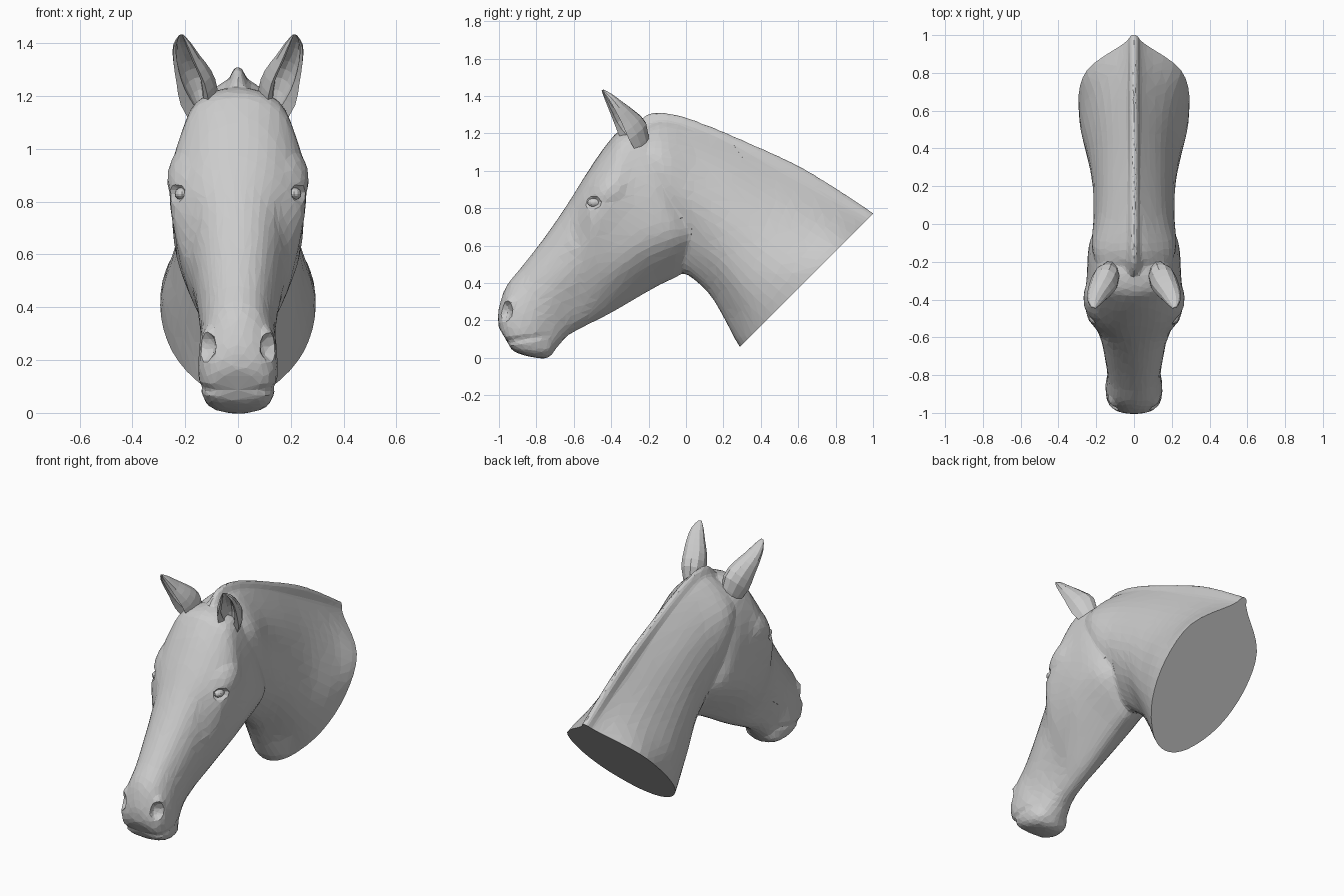
import bpy, bmesh, math
from mathutils import Vector, Matrix

if "Cube" in bpy.data.objects:
    bpy.data.objects.remove(bpy.data.objects["Cube"])


def spline(pts, n, closed=False):
    """Catmull-Rom resampling of a list of equal-length vectors."""
    out, m = [], len(pts)
    for i in range(m if closed else m - 1):
        idx = [(i + k) % m if closed else min(max(i + k, 0), m - 1) for k in (-1, 0, 1, 2)]
        a, b, c, d = (pts[j] for j in idx)
        for s in range(n):
            t = s / n
            out.append([0.5 * (2*q + (r - p)*t + (2*p - 5*q + 4*r - s2)*t*t + (3*q - p - 3*r + s2)*t**3)
                        for p, q, r, s2 in zip(a, b, c, d)])
    if not closed:
        out.append(list(pts[-1]))
    return out


def skin(bm, rings):
    """Closed skin over a sequence of rings."""
    vs = [[bm.verts.new(p) for p in r] for r in rings]
    n = len(vs[0])
    for a, b in zip(vs, vs[1:]):
        for i in range(n):
            bm.faces.new((a[i], a[(i + 1) % n], b[(i + 1) % n], b[i]))
    bm.faces.new(vs[0][::-1])
    bm.faces.new(vs[-1])


LEVELS = (0.06, 0.25, 0.5, 0.75, 0.94)


def loft(bm, rows):
    """Row = top y, z, bottom y, z, then half widths from top to bottom."""
    rings = []
    for r in spline(rows, 4):
        ty, tz, by, bz = r[:4]
        half = list(zip(LEVELS, r[4:]))
        prof = [(0, 0)] + half + [(1, 0)] + [(t, -w) for t, w in half[::-1]]
        rings.append([(w, ty + (by - ty)*t, tz + (bz - tz)*t) for t, w in spline(prof, 4, True)])
    skin(bm, rings)


def ball(bm, c, r, u=20, v=12):
    for s in (1, -1):
        bmesh.ops.create_uvsphere(bm, u_segments=u, v_segments=v, radius=1,
                                  matrix=Matrix.Translation((c[0]*s, c[1], c[2])) @ Matrix.Diagonal((*r, 1)))


def finish(bm, name):
    bmesh.ops.recalc_face_normals(bm, faces=bm.faces)
    me = bpy.data.meshes.new(name)
    bm.to_mesh(me)
    bm.free()
    ob = bpy.data.objects.new(name, me)
    bpy.context.collection.objects.link(ob)
    return ob


def bake(ob):
    dg = bpy.context.evaluated_depsgraph_get()
    me = bpy.data.meshes.new_from_object(ob.evaluated_get(dg))
    ob.modifiers.clear()
    ob.data = me


bm = bmesh.new()
# skull, cheeks and muzzle
loft(bm, [
    (-.04, 1.08, .02, .52, .06, .13, .17, .185, .10),
    (-.20, 1.22, -.03, .445, .13, .20, .23, .218, .085),
    (-.34, 1.22, -.15, .385, .16, .225, .248, .225, .09),
    (-.425, 1.14, -.28, .31, .15, .252, .248, .21, .085),
    (-.535, .98, -.42, .23, .14, .24, .225, .17, .075),
    (-.635, .82, -.53, .175, .105, .17, .178, .13, .065),
    (-.755, .645, -.63, .12, .09, .145, .152, .115, .065),
    (-.875, .49, -.69, .055, .08, .13, .14, .115, .075),
    (-.96, .385, -.74, .0, .08, .135, .15, .135, .095),
    (-1.0, .27, -.83, .005, .07, .13, .145, .135, .10),
    (-1.005, .20, -.92, .035, .06, .10, .115, .11, .08),
    (-1.0, .16, -.95, .075, .03, .06, .07, .06, .04)])
# neck, running past the slanted cut
loft(bm, [
    (-.28, 1.19, -.18, .80, .11, .18, .18, .12, .05),
    (-.15, 1.27, -.06, .50, .095, .208, .218, .15, .075),
    (.05, 1.237, .03, .43, .068, .172, .215, .17, .085),
    (.28, 1.14, .13, .335, .06, .163, .218, .188, .085),
    (.55, 1.00, .21, .20, .06, .17, .243, .22, .095),
    (.80, .87, .262, .10, .06, .20, .282, .24, .115),
    (.99, .76, .29, .055, .065, .25, .295, .25, .13),
    (1.12, .69, .36, -.07, .065, .25, .295, .25, .13)])
# crest ridge
loft(bm, [
    (-.27, 1.25, -.25, 1.18, .012, .025, .04, .06, .07),
    (-.18, 1.31, -.17, 1.20, .014, .025, .04, .06, .07),
    (.0, 1.285, -.02, 1.19, .014, .025, .035, .05, .06),
    (.3, 1.165, .26, 1.08, .014, .025, .03, .04, .05),
    (.65, 1.0, .61, .9, .014, .025, .03, .04, .05),
    (1.0, .775, .95, .7, .014, .025, .03, .04, .05),
    (1.1, .70, 1.05, .62, .014, .025, .03, .04, .05)])
# nostril rims and lower lip
ball(bm, (.10, -.925, .25), (.043, .055, .085))
ball(bm, (.05, -.78, .06), (.07, .075, .055))
body = finish(bm, "horse_head_and_neck")
m = body.modifiers.new("fuse", 'REMESH')
m.mode, m.voxel_size = 'VOXEL', 0.011
m = body.modifiers.new("soften", 'SMOOTH')
m.iterations, m.factor = 6, 0.5
bake(body)

# brow bone, eye socket, cheek hollow, nostril, mouth: soft pushes (centre, radii, offset)
dents = [((.25, -.43, .91), (.10, .12, .08), (.012, -.004, 0)),
         ((.24, -.50, .83), (.05, .05, .035), (-.022, .008, 0)),
         ((.20, -.58, .72), (.08, .08, .14), (-.008, 0, 0)),
         ((.12, -.965, .25), (.035, .05, .055), (-.03, .025, 0))]
dents += [((.12, -.97 + .05*i, .085 + .008*i), (.12, .05, .025), (-.006, .004, .0)) for i in range(5)]
for v in body.data.vertices:
    s = 1 if v.co.x >= 0 else -1
    for c, r, d in dents:
        q = sum(((a - b)/k)**2 for a, b, k in zip((abs(v.co.x), v.co.y, v.co.z), c, r))
        if q < 1:
            v.co += Vector((d[0]*s, d[1], d[2])) * (1 - q)

# facet the surface, then slice the neck flat
body.modifiers.new("facet", 'DECIMATE').ratio = 0.035
bake(body)
bm = bmesh.new()
bm.from_mesh(body.data)
res = bmesh.ops.bisect_plane(bm, geom=bm.verts[:] + bm.edges[:] + bm.faces[:], plane_co=(0, .29, .06),
                             plane_no=(0, 1, -1), clear_outer=True)
edges = [e for e in res["geom_cut"] if isinstance(e, bmesh.types.BMEdge)]
bmesh.ops.holes_fill(bm, edges=edges, sides=0)
bm.to_mesh(body.data)
bm.free()

# cupped ears: centre x, y, z, half width, half depth, cup size
EAR = [(.125, -.24, 1.10, .04, .06, .1), (.148, -.285, 1.20, .07, .095, .45), (.168, -.33, 1.275, .069, .074, .7),
       (.195, -.375, 1.34, .054, .047, .72), (.212, -.415, 1.395, .036, .025, .72), (.215, -.445, 1.43, .010, .006, .72)]
axis = Vector((.08, -.20, .27)).normalized()
opening = Vector((.35, -.9, -.4))
opening = (opening - axis * opening.dot(axis)).normalized()
side = axis.cross(opening)
for s, name in ((1, "left_ear"), (-1, "right_ear")):
    bm = bmesh.new()
    rings = []
    for x, y, z, w, d, cup in spline(EAR, 2):
        arc = [math.radians(-35 + 250*i/8) for i in range(9)]
        ring = [(a, 1) for a in arc] + [(a, cup) for a in arc[::-1]]
        pts = [Vector((x, y, z)) + side*w*k*math.cos(a) - opening*d*k*math.sin(a) for a, k in ring]
        rings.append([(p.x*s, p.y, p.z) for p in pts])
    skin(bm, rings)
    finish(bm, name)

# eyeballs
bm = bmesh.new()
ball(bm, (.212, -.49, .83), (.028, .038, .024), 12, 8)
finish(bm, "eyes")
